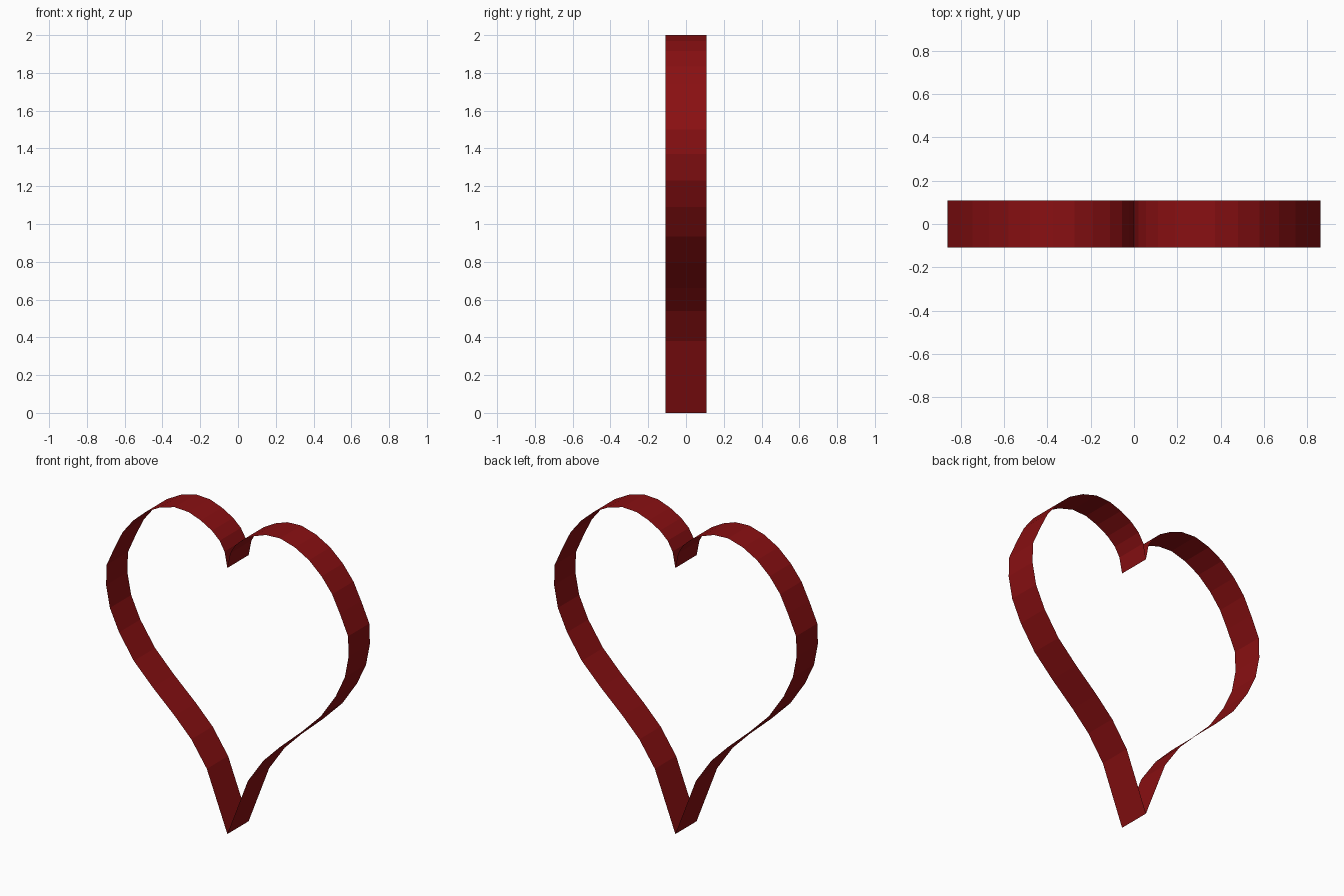
import bpy
import bmesh

if "Cube" in bpy.data.objects:
    bpy.data.objects.remove(bpy.data.objects["Cube"])

HALF_WIDTH = 0.108

# Right half of the heart outline (x, z), from bottom tip to top notch
half = [(0, 0), (.146, .38), (.256, .54), (.375, .66), (.53, .80), (.665, .935),
        (.77, 1.09), (.835, 1.23), (.862, 1.37), (.858, 1.50), (.80, 1.63),
        (.745, 1.74), (.67, 1.835), (.58, 1.915), (.48, 1.97), (.375, 2.0),
        (.275, 1.995), (.19, 1.965), (.11, 1.92), (.055, 1.87), (.02, 1.81), (0, 1.71)]

# Mirror into a closed loop without doubling the tip and notch
outline = half + [(-x, z) for x, z in reversed(half[1:-1])]

# Open ribbon: the outline swept straight along y, facing outward, no caps or thickness
bm = bmesh.new()
front = [bm.verts.new((x, -HALF_WIDTH, z)) for x, z in outline]
back = [bm.verts.new((x, HALF_WIDTH, z)) for x, z in outline]
n = len(outline)
for i in range(n):
    j = (i + 1) % n
    bm.faces.new((front[i], back[i], back[j], front[j]))
bm.normal_update()

mesh = bpy.data.meshes.new("heart_ribbon")
bm.to_mesh(mesh)
bm.free()
heart = bpy.data.objects.new("heart_ribbon", mesh)
bpy.context.collection.objects.link(heart)

# Dark red colour
red = bpy.data.materials.new("dark_red")
red.diffuse_color = (0.25, 0.005, 0.006, 1)
red.use_nodes = True
red.node_tree.nodes["Principled BSDF"].inputs["Base Color"].default_value = red.diffuse_color
mesh.materials.append(red)
